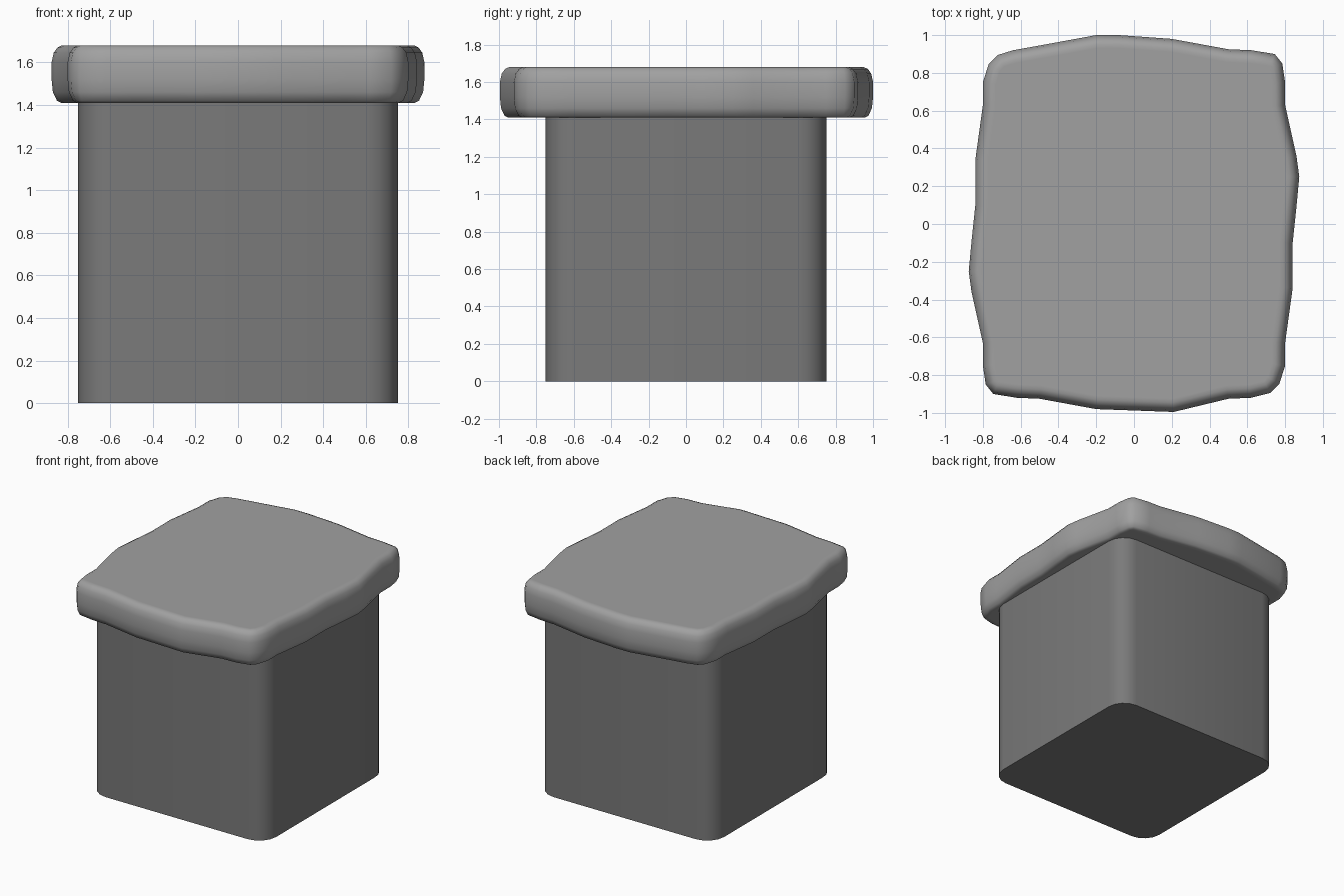
import bpy, bmesh, math

if "Cube" in bpy.data.objects:
    bpy.data.objects.remove(bpy.data.objects["Cube"])


def loft(name, rings, angle, grey):
    """Skin a stack of closed rings, cap both ends and colour the result."""
    bm = bmesh.new()
    loops = [[bm.verts.new(p) for p in ring] for ring in rings]
    n = len(loops[0])
    for a, b in zip(loops, loops[1:]):
        for i in range(n):
            j = (i + 1) % n
            bm.faces.new((a[i], a[j], b[j], b[i]))
    bm.faces.new(loops[0][::-1])
    bm.faces.new(loops[-1])
    bmesh.ops.recalc_face_normals(bm, faces=bm.faces)
    mesh = bpy.data.meshes.new(name)
    bm.to_mesh(mesh)
    bm.free()
    mat = bpy.data.materials.new(name + "_stone")
    mat.diffuse_color = (grey, grey, grey, 1)
    mat.use_nodes = True
    mat.node_tree.nodes["Principled BSDF"].inputs["Base Color"].default_value = mat.diffuse_color
    mesh.materials.append(mat)
    obj = bpy.data.objects.new(name, mesh)
    bpy.context.collection.objects.link(obj)
    bpy.ops.object.select_all(action='DESELECT')
    obj.select_set(True)
    bpy.context.view_layer.objects.active = obj
    bpy.ops.object.shade_smooth_by_angle(angle=math.radians(angle))
    return obj


def inset(points, d):
    """Move each point of a counter-clockwise outline inward by d."""
    out = []
    for i, (x, y) in enumerate(points):
        px, py = points[i - 1]
        nx, ny = points[(i + 1) % len(points)]
        tx, ty = nx - px, ny - py
        length = math.hypot(tx, ty)
        out.append((x - d * ty / length, y + d * tx / length))
    return out


# Pedestal: square block with rounded upright edges
HALF, R, STEPS = 0.75, 0.145, 4
square = []
for k, (sx, sy) in enumerate([(1, 1), (-1, 1), (-1, -1), (1, -1)]):
    for s in range(STEPS + 1):
        a = math.radians(90 * (k + s / STEPS))
        square.append((sx * (HALF - R) + R * math.cos(a),
                       sy * (HALF - R) + R * math.sin(a)))
loft("pedestal", [[(x, y, z) for x, y in square] for z in (0, 1.43)], 40, 0.195)

# Top slab: worn outline, the second half is the first turned by 180 degrees
half = [(0.21, -0.995), (0.50, -0.925), (0.62, -0.92), (0.72, -0.895),
        (0.77, -0.845), (0.80, -0.75), (0.80, -0.63), (0.84, -0.34),
        (0.84, -0.10), (0.86, 0.09), (0.875, 0.25), (0.86, 0.36),
        (0.80, 0.63), (0.80, 0.75), (0.785, 0.85), (0.745, 0.90),
        (0.62, 0.92), (0.50, 0.925), (0.20, 0.98)]
turned = [(-x, -y) for x, y in half]
# The back left edge is fuller than its opposite
turned[:3] = [(-0.08, 1.0), (-0.20, 1.0), (-0.50, 0.945), (-0.64, 0.92)]
outline = half + turned
section = [(0.07, 1.41), (0.045, 1.41), (0.025, 1.42), (0.006, 1.46),
           (0, 1.52), (0, 1.60), (0.01, 1.645), (0.028, 1.67),
           (0.05, 1.68), (0.07, 1.68)]
loft("top_slab", [[(x, y, z) for x, y in inset(outline, d)]
                  for d, z in section], 50, 0.355)
